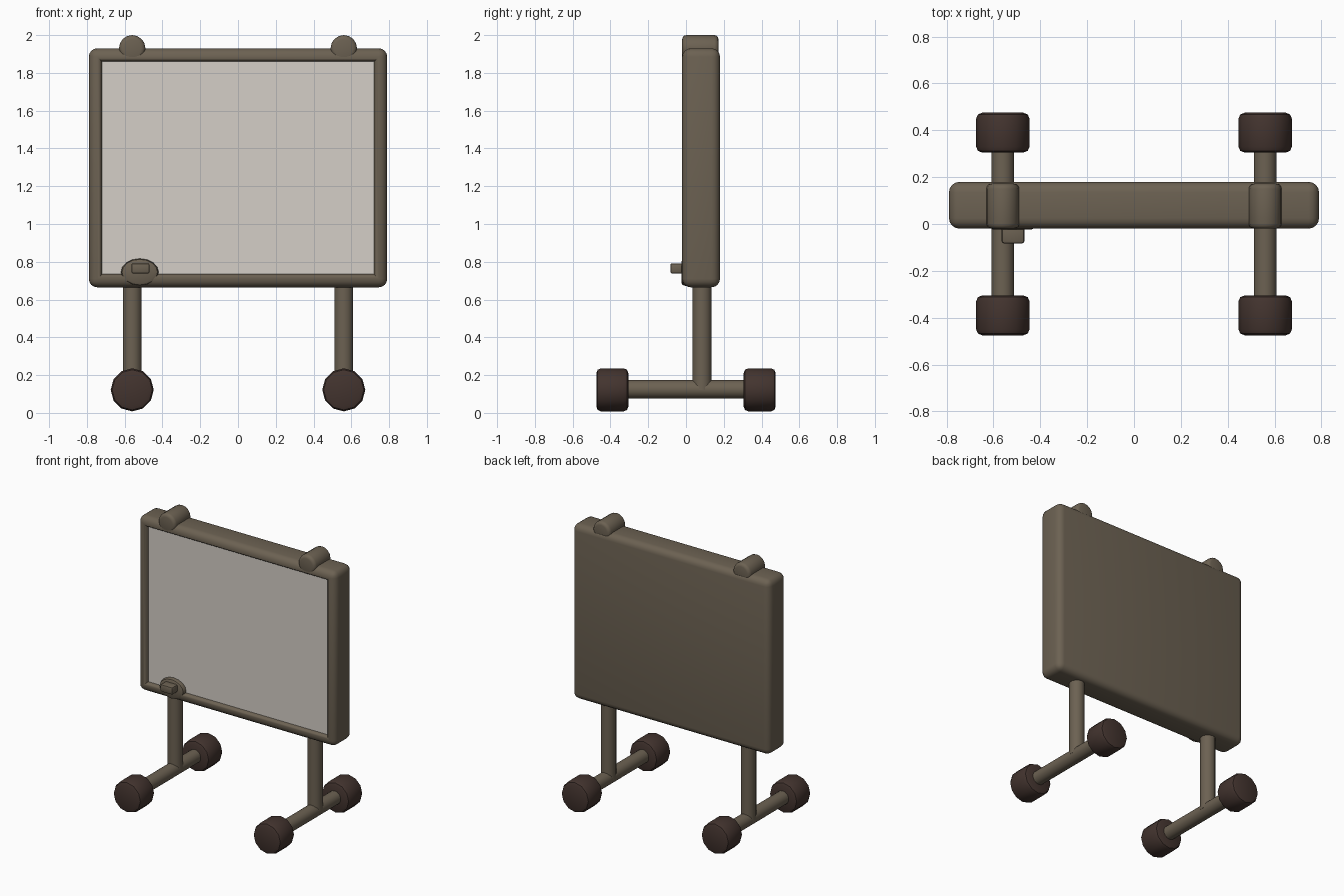
import bpy, bmesh, math
from mathutils import Matrix, Vector

if "Cube" in bpy.data.objects:
    bpy.data.objects.remove(bpy.data.objects["Cube"])


def material(name, rgb):
    m = bpy.data.materials.new(name)
    m.diffuse_color = (*rgb, 1)
    m.use_nodes = True
    m.node_tree.nodes["Principled BSDF"].inputs["Base Color"].default_value = m.diffuse_color
    return m


TAUPE = material("taupe_frame", (0.150, 0.121, 0.085))
WHITE = material("board_white", (0.66, 0.62, 0.57))
BROWN = material("dark_brown", (0.056, 0.034, 0.028))


def finish(name, bm, mats, angle=35):
    bmesh.ops.recalc_face_normals(bm, faces=bm.faces)
    mesh = bpy.data.meshes.new(name)
    bm.to_mesh(mesh)
    bm.free()
    for m in mats:
        mesh.materials.append(m)
    ob = bpy.data.objects.new(name, mesh)
    bpy.context.collection.objects.link(ob)
    bpy.ops.object.select_all(action='DESELECT')
    ob.select_set(True)
    bpy.context.view_layer.objects.active = ob
    bpy.ops.object.shade_smooth_by_angle(angle=math.radians(angle))
    return ob


def rounded_box(lo, hi, bevel, segments):
    lo, hi = Vector(lo), Vector(hi)
    bm = bmesh.new()
    bmesh.ops.create_cube(bm, size=1, matrix=Matrix.Translation((lo + hi) / 2)
                          @ Matrix.Diagonal((*(hi - lo), 1)))
    bmesh.ops.bevel(bm, geom=bm.edges[:], offset=bevel, segments=segments,
                    profile=0.5, affect='EDGES')
    return bm


def rod(name, a, b, r, mat, sides=14, bevel=0, segments=1, squash=1, angle=35):
    """Cylinder from a to b, optionally with rounded rims."""
    a, b = Vector(a), Vector(b)
    bm = bmesh.new()
    rot = (b - a).to_track_quat('Z', 'Y').to_matrix().to_4x4()
    bmesh.ops.create_cone(bm, cap_ends=True, segments=sides, radius1=r, radius2=r,
                          depth=(b - a).length)
    if bevel:
        rims = [e for e in bm.edges if abs(e.verts[0].co.z - e.verts[1].co.z) < 1e-5]
        bmesh.ops.bevel(bm, geom=rims, offset=bevel, segments=segments,
                        profile=0.5, affect='EDGES')
    bmesh.ops.transform(bm, verts=bm.verts, matrix=Matrix.Translation((a + b) / 2)
                        @ rot @ Matrix.Diagonal((1, squash, 1, 1)))
    return finish(name, bm, [mat], angle)


# Board: rounded slab whose front is inset into a rim and a recessed writing surface
bm = rounded_box((-0.79, -0.02, 0.665), (0.79, 0.18, 1.93), 0.045, 4)
front = min(bm.faces, key=lambda f: f.calc_center_median().y)
for thickness, depth in ((0.014, 0), (0.013, -0.008), (0.007, -0.02)):
    bmesh.ops.inset_region(bm, faces=[front], thickness=thickness, depth=depth)
front.material_index = 1
finish("board_frame", bm, [TAUPE, WHITE], 50)

for side, x in (("left", -0.56), ("right", 0.56)):
    # Upright post, foot bar and rounded cap on top of the frame
    rod(side + "_post", (x, 0.085, 0.12), (x, 0.085, 0.70), 0.051, TAUPE)
    rod(side + "_foot_bar", (x, -0.34, 0.125), (x, 0.34, 0.125), 0.049, TAUPE)
    rod(side + "_top_cap", (x, -0.02, 1.93), (x, 0.172, 1.93), 0.07, TAUPE,
        sides=16, bevel=0.022, segments=3)
    # Chunky wheels at both ends of the foot bar
    for end, s in (("front", -1), ("back", 1)):
        rod(f"{side}_{end}_wheel", (x, s * 0.305, 0.122), (x, s * 0.475, 0.122),
            0.114, BROWN, sides=12, bevel=0.025, segments=2, angle=40)

# Small latch: mound on the lower rim with a stub peg
rod("latch_mound", (-0.52, -0.024, 0.745), (-0.52, 0.04, 0.745), 0.10, TAUPE,
    sides=16, bevel=0.02, segments=2, squash=0.72)
finish("latch_peg", rounded_box((-0.565, -0.083, 0.738), (-0.468, 0.0, 0.792), 0.01, 2),
       [TAUPE])
